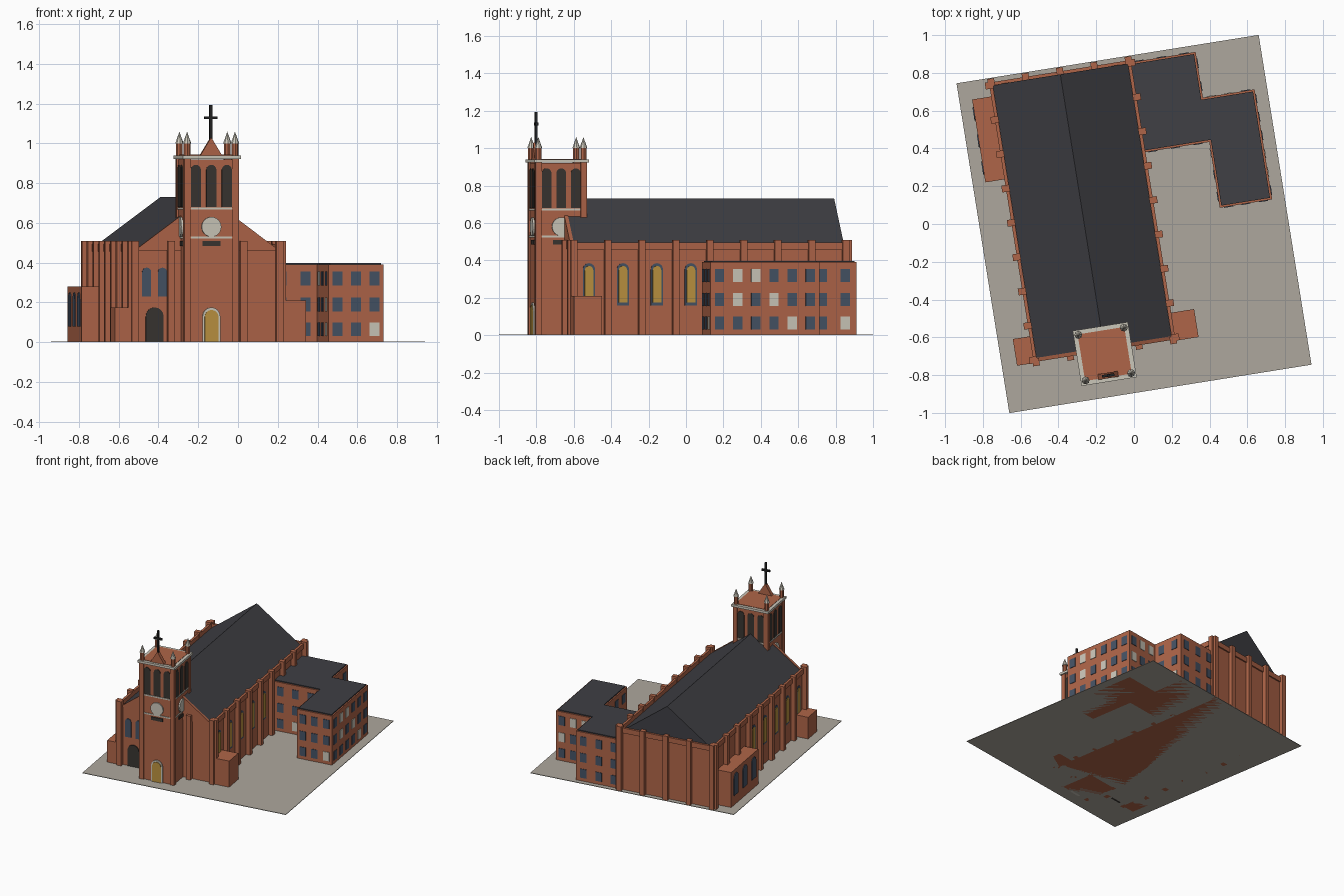
import bpy, bmesh, math, random
from mathutils import Matrix, Vector

if "Cube" in bpy.data.objects:
    bpy.data.objects.remove(bpy.data.objects["Cube"])

random.seed(4)
TURN = Matrix.Rotation(math.radians(9.1), 4, 'Z')   # whole site is turned on the grid


def material(name, r, g, b):
    m = bpy.data.materials.new(name)
    m.diffuse_color = (r, g, b, 1)
    m.use_nodes = True
    m.node_tree.nodes["Principled BSDF"].inputs["Base Color"].default_value = m.diffuse_color
    return m


BRICK = material("brick", 0.43, 0.13, 0.065)
SLATE = material("slate", 0.05, 0.05, 0.058)
STONE = material("stone", 0.60, 0.57, 0.49)
PAVING = material("paving", 0.42, 0.39, 0.34)
DARK = material("dark_opening", 0.04, 0.035, 0.03)
GLASS = material("blue_glass", 0.06, 0.085, 0.13)
GOLD = material("gold_glass", 0.50, 0.29, 0.05)
IRON = material("iron", 0.015, 0.015, 0.015)


def finish(name, bm, mat):
    bmesh.ops.recalc_face_normals(bm, faces=bm.faces)
    bm.transform(TURN)
    me = bpy.data.meshes.new(name)
    bm.to_mesh(me)
    bm.free()
    me.materials.append(mat)
    ob = bpy.data.objects.new(name, me)
    bpy.context.collection.objects.link(ob)
    return ob


def extrude(name, pts, offset, mat):
    """Closed outline of 3D points swept along offset."""
    bm = bmesh.new()
    f = bm.faces.new([bm.verts.new(p) for p in pts])
    ext = bmesh.ops.extrude_face_region(bm, geom=[f], use_keep_orig=True)
    vs = [g for g in ext["geom"] if isinstance(g, bmesh.types.BMVert)]
    bmesh.ops.translate(bm, verts=vs, vec=offset)
    return finish(name, bm, mat)


def box(name, x0, x1, y0, y1, z0, z1, mat=BRICK):
    return extrude(name, [(x0, y0, z0), (x1, y0, z0), (x1, y1, z0), (x0, y1, z0)],
                   (0, 0, z1 - z0), mat)


def panel(name, x, y, n, outline, depth, mat):
    """Flat (t, z) outline on a wall at (x, y) with outward normal n."""
    pts = [(x - n[1] * t - n[0] * 0.01, y + n[0] * t - n[1] * 0.01, z) for t, z in outline]
    return extrude(name, pts, Vector((n[0], n[1], 0)) * (depth + 0.01), mat)


def arch(w, z0, z1, seg=8):
    r = w / 2
    return [(-r, z0), (r, z0)] + [(r * math.cos(math.pi * i / seg),
                                   z1 - r + r * math.sin(math.pi * i / seg)) for i in range(seg + 1)]


def rect(w, z0, z1):
    return [(-w / 2, z0), (w / 2, z0), (w / 2, z1), (-w / 2, z1)]


FRONT, BACK, LEFT, RIGHT = (0, -1), (0, 1), (-1, 0), (1, 0)

# Ground plate
box("ground_plate", -0.81, 0.81, -0.884, 0.884, 0, 0.004, PAVING)

# Nave body, parapet and roof
CX, HW, Y0, Y1 = -0.26, 0.37, -0.63, 0.85
box("nave_walls", CX - HW, CX + HW, Y0, Y1, 0, 0.46)
for s in (-1, 1):
    a, b = sorted((CX + s * (HW - 0.008), CX + s * (HW + 0.01)))
    box("nave_side_parapet", a, b, Y0 - 0.01, Y1 + 0.01, 0.455, 0.495)
box("nave_back_parapet", CX - HW, CX + HW, Y1 - 0.008, Y1 + 0.01, 0.455, 0.495)
extrude("nave_roof", [(CX - 0.365, Y0, 0.46), (CX + 0.365, Y0, 0.46), (CX, Y0, 0.73)],
        (0, Y1 - 0.006 - Y0, 0), SLATE)
extrude("front_gable", [(CX - HW, Y0 - 0.008, 0.46), (CX + HW, Y0 - 0.008, 0.46), (CX, Y0 - 0.008, 0.735)],
        (0, 0.02, 0), BRICK)

# Buttresses on all four walls
BAY = 0.184
for i in range(9):
    y = Y0 + 0.003 + BAY * i
    for s in (-1, 1):
        a, b = sorted((CX + s * 0.36, CX + s * 0.402))
        box("side_buttress", a, b, y - 0.018, y + 0.018, 0, 0.51)
for i in range(5):
    x = CX + (i - 2) * BAY
    box("back_buttress", x - 0.018, x + 0.018, Y1 - 0.01, Y1 + 0.03, 0, 0.51)
    if i != 2:
        box("front_buttress", x - 0.018, x + 0.018, Y0 - 0.03, Y0 + 0.01, 0, 0.51)

# Arched nave windows
for i in range(5):
    y = Y0 + BAY * (i + 0.47)
    for n in (LEFT, RIGHT):
        panel("nave_window_frame", CX + n[0] * HW, y, n, arch(0.066, 0.16, 0.385), 0.004, GLASS)
        panel("nave_window_glass", CX + n[0] * HW, y, n, arch(0.046, 0.175, 0.37), 0.007, GOLD)

# Left front bay: side door and two windows
panel("side_door", -0.526, Y0, FRONT, arch(0.09, 0, 0.175), 0.006, DARK)
for x in (-0.567, -0.486):
    panel("front_window", x, Y0, FRONT, arch(0.046, 0.23, 0.375), 0.006, GLASS)

# Low side blocks
box("left_aisle", -0.742, -0.62, 0.342, 0.786, 0, 0.28)
for y in (0.42, 0.564, 0.71):
    panel("aisle_window", -0.742, y, LEFT, arch(0.07, 0.08, 0.25), 0.005, GLASS)
box("left_porch", -0.73, -0.62, -0.643, -0.50, 0, 0.175)
box("right_porch", 0.10, 0.243, -0.645, -0.495, 0, 0.21)

# Tower shaft, corner piers, string courses and cornice
TX, TY, TH = -0.262, -0.655, 0.13


def tower_box(name, h, z0, z1, mat=BRICK):
    box(name, TX - h, TX + h, TY - h, TY + h, z0, z1, mat)


tower_box("tower_shaft", TH, 0, 0.92)
tower_box("lower_string_course", TH + 0.005, 0.522, 0.532, STONE)
tower_box("upper_string_course", TH + 0.005, 0.667, 0.677, STONE)
tower_box("tower_cornice", 0.148, 0.922, 0.94, STONE)
tower_box("tower_deck", 0.125, 0.93, 0.943)
for sx in (-1, 1):
    for sy in (-1, 1):
        x, y = TX + sx * 0.122, TY + sy * 0.122
        box("corner_pier", x - 0.017, x + 0.017, y - 0.017, y + 0.017, 0, 0.925)
        for name, r1, r2, z0, z1, mat in (("pinnacle_shaft", 0.017, 0.017, 0.94, 1.0, BRICK),
                                          ("pinnacle_cap", 0.021, 0.0, 1.0, 1.06, STONE)):
            bm = bmesh.new()
            bmesh.ops.create_cone(bm, cap_ends=True, segments=8, radius1=r1, radius2=r2, depth=z1 - z0,
                                  matrix=Matrix.Translation((x, y, (z0 + z1) / 2)))
            finish(name, bm, mat)

# Tower faces: belfry openings, clocks and louvres
disc = [(0.05 * math.cos(math.tau * i / 24), 0.58 + 0.05 * math.sin(math.tau * i / 24)) for i in range(24)]
for n in (FRONT, BACK, LEFT, RIGHT):
    x, y = TX + n[0] * TH, TY + n[1] * TH
    for k in (-1, 0, 1):
        panel("belfry_opening", x - n[1] * k * 0.079, y + n[0] * k * 0.079, n,
              arch(0.052, 0.68, 0.892), 0.004, DARK)
    if n != BACK:
        panel("clock_face", x, y, n, disc, 0.01, STONE)
        panel("louvre", x, y, n, rect(0.09, 0.485, 0.51), 0.006, DARK)

# Main door
panel("door_surround", TX, TY - TH, FRONT, arch(0.09, 0, 0.175), 0.008, STONE)
panel("main_door", TX, TY - TH, FRONT, arch(0.07, 0, 0.162), 0.012, GOLD)

# Tower pediment and cross
CY = TY - 0.115
extrude("tower_pediment", [(TX - 0.055, CY - 0.015, 0.94), (TX + 0.055, CY - 0.015, 0.94), (TX, CY - 0.015, 1.03)],
        (0, 0.03, 0), BRICK)
box("cross_upright", TX - 0.007, TX + 0.007, CY - 0.007, CY + 0.007, 1.015, 1.192, IRON)
box("cross_arm", TX - 0.033, TX + 0.033, CY - 0.007, CY + 0.007, 1.122, 1.136, IRON)

# Stepped wing with flat roof and rimmed edge
plan = [(0.10, 0.366), (0.462, 0.366), (0.462, 0.013), (0.743, 0.013),
        (0.743, 0.603), (0.466, 0.603), (0.466, 0.848), (0.10, 0.848)]
extrude("wing_walls", [(x, y, 0) for x, y in plan], (0, 0, 0.39), BRICK)
inner = [(0.10, 0.376), (0.472, 0.376), (0.472, 0.023), (0.733, 0.023),
         (0.733, 0.593), (0.456, 0.593), (0.456, 0.838), (0.10, 0.838)]
extrude("wing_roof", [(x, y, 0.385) for x, y in inner], (0, 0, 0.013), SLATE)

# Wing windows: evenly spaced columns on three floors
for i, count in enumerate((3, 3, 3, 6, 3, 2, 3)):
    p, q = Vector(plan[i]), Vector(plan[i + 1])
    d = (q - p).normalized()
    for c in range(count):
        w = p.lerp(q, (c + 0.5) / count)
        for z in (0.065, 0.19, 0.32):
            panel("wing_window", w.x, w.y, (d.y, -d.x), rect(0.05, z - 0.035, z + 0.035), 0.004,
                  random.choice((GLASS, GLASS, STONE)))
